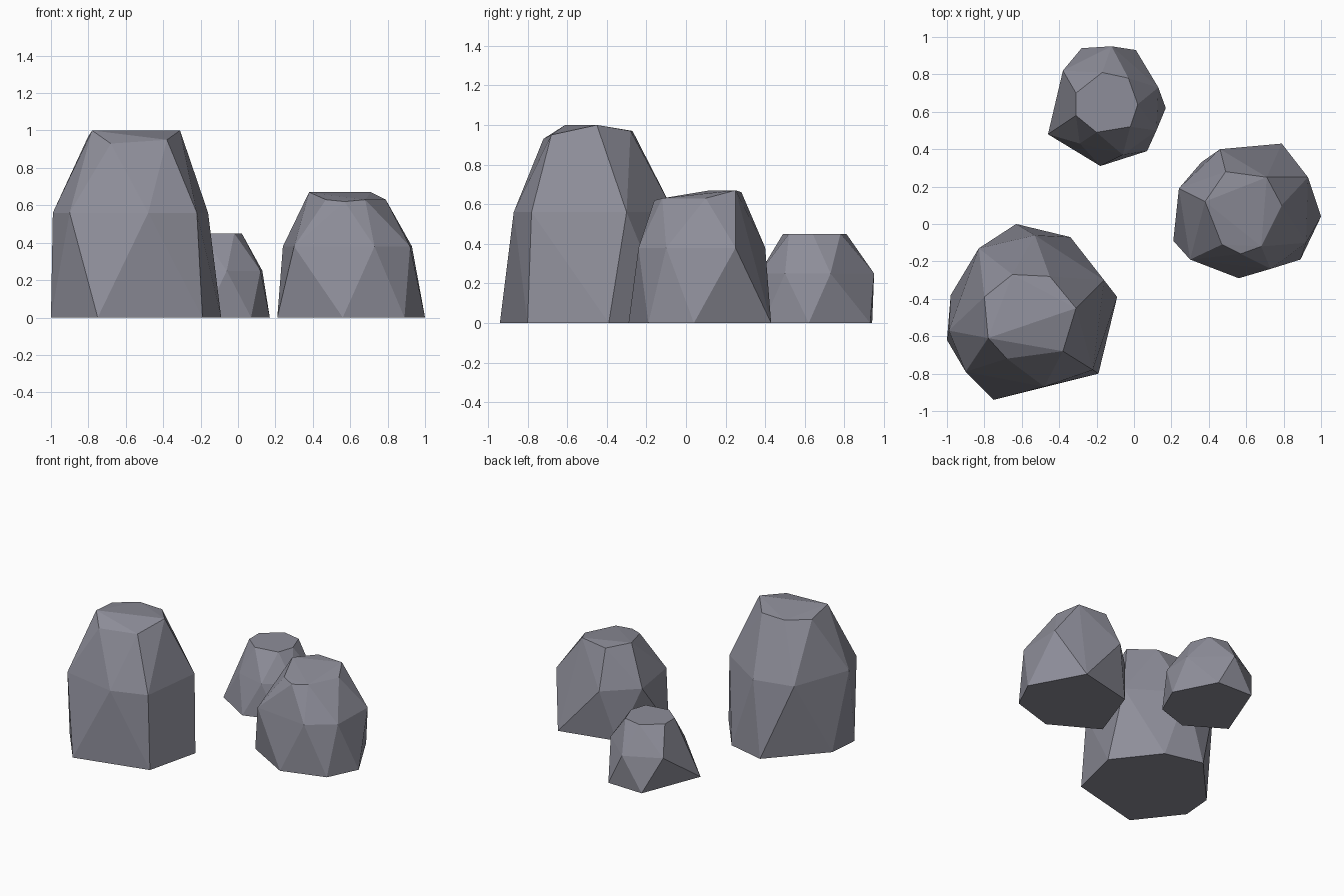
import bpy
import bmesh

# Remove the default cube only
default_cube = bpy.data.objects.get("Cube")
if default_cube:
    bpy.data.objects.remove(default_cube, do_unlink=True)

# One flat stone colour for every rock
stone = bpy.data.materials.new("blue_grey_stone")
stone.use_nodes = True
stone_colour = (.27, .27, .32, 1)
stone.diffuse_color = stone_colour
shader = next(n for n in stone.node_tree.nodes if n.type == "BSDF_PRINCIPLED")
shader.inputs["Base Color"].default_value = stone_colour
shader.inputs["Roughness"].default_value = .9


def at_height(outline, height):
    """Lift a plan outline to a constant height."""
    return [(x, y, height) for x, y in outline]


def make_rock(name, base, shoulder, shoulder_height, crown):
    """Wrap a faceted rock around its base, shoulder and crown outlines."""
    points = at_height(base, 0) + at_height(shoulder, shoulder_height) + crown
    bm = bmesh.new()
    for point in points:
        bm.verts.new(point)
    hull = bmesh.ops.convex_hull(bm, input=bm.verts)

    # Drop any points that the skin did not need
    unused = {item for item in hull["geom_interior"] + hull["geom_unused"]
              if isinstance(item, bmesh.types.BMVert)}
    bmesh.ops.delete(bm, geom=list(unused), context="VERTS")

    # Merge level triangles into the flat underside and cap
    bmesh.ops.dissolve_limit(bm, angle_limit=.02, verts=bm.verts, edges=bm.edges)
    bmesh.ops.recalc_face_normals(bm, faces=bm.faces)

    mesh = bpy.data.meshes.new(name)
    bm.to_mesh(mesh)
    bm.free()
    mesh.materials.append(stone)
    rock = bpy.data.objects.new(name, mesh)
    bpy.context.collection.objects.link(rock)
    return rock


# Tall boulder at the front right
make_rock(
    "tall_rock",
    base=[(-.75, -.94), (-.19, -.8), (-.09, -.39), (-.34, -.07),
          (-.63, 0), (-.98, -.38), (-1, -.62)],
    shoulder=[(-.48, -.87), (-.22, -.78), (-.16, -.3), (-.53, -.06),
              (-.83, -.13), (-.99, -.57), (-.9, -.79)],
    shoulder_height=.56,
    crown=[(-.78, -.61, 1), (-.31, -.45, 1), (-.38, -.68, .95),
           (-.68, -.72, .93), (-.45, -.28, .97), (-.65, -.27, .97),
           (-.8, -.39, .97)],
)

# Medium boulder on the left
make_rock(
    "medium_rock",
    base=[(.56, -.29), (.89, -.19), (1, .04), (.79, .43),
          (.36, .33), (.21, -.09)],
    shoulder=[(.73, -.24), (.92, -.1), (.93, .25), (.46, .4),
              (.24, .19), (.3, -.19)],
    shoulder_height=.38,
    crown=[(.38, .12, .67), (.49, .28, .66), (.71, .25, .67),
           (.79, .1, .63), (.68, -.12, .63), (.47, -.11, .63),
           (.57, -.16, .62)],
)

# Small rock at the back
make_rock(
    "small_rock",
    base=[(-.46, .48), (-.18, .31), (.07, .39), (.17, .62),
          (.01, .93), (-.28, .94)],
    shoulder=[(-.06, .37), (.12, .5), (.13, .73), (-.12, .95),
              (-.38, .82), (-.37, .57), (-.29, .43)],
    shoulder_height=.25,
    crown=at_height([(-.31, .7), (-.31, .58), (-.2, .49), (-.02, .52),
                     (.02, .64), (-.03, .78), (-.17, .81)], .45),
)
